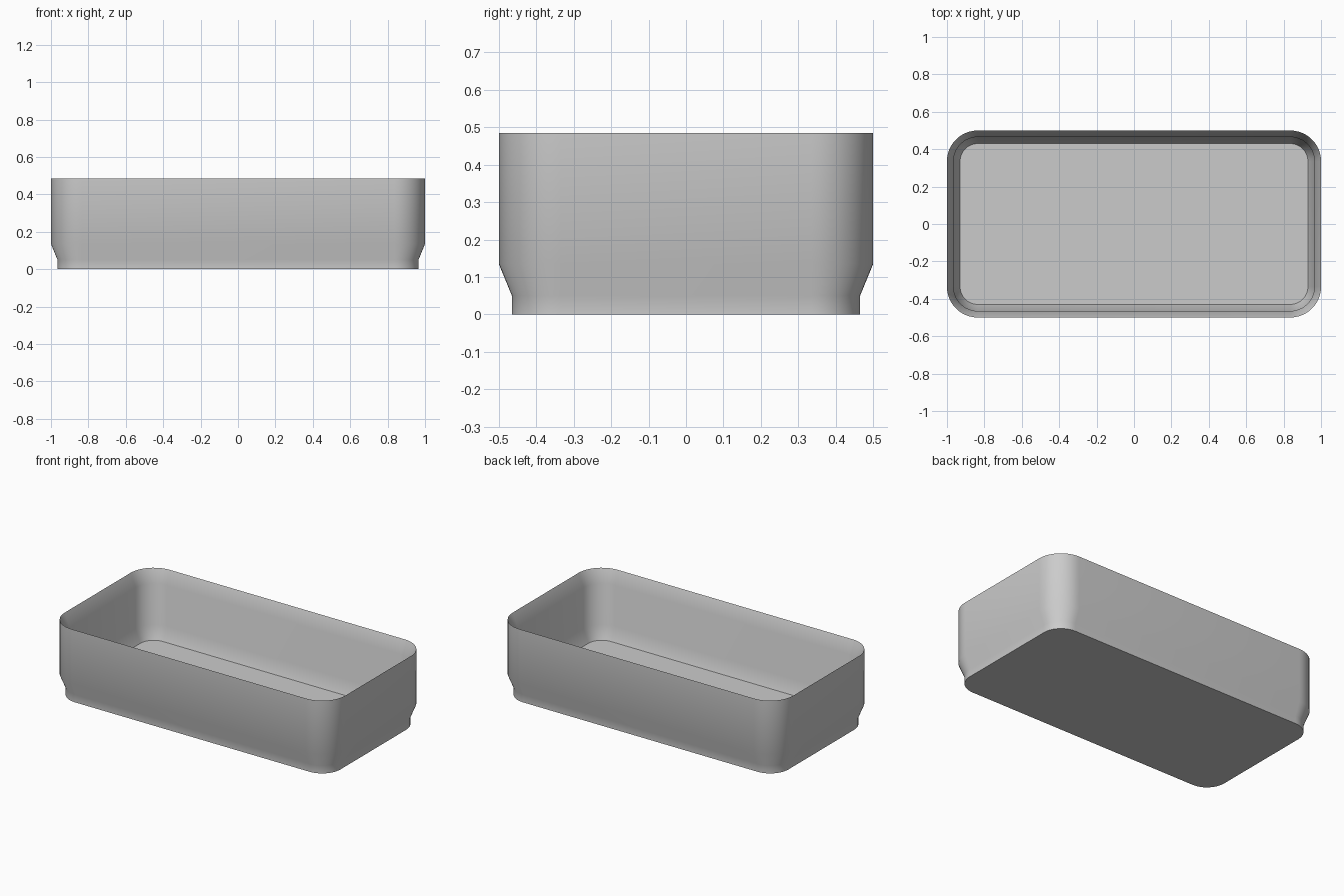
import bpy, bmesh
from math import sin, cos, pi

if "Cube" in bpy.data.objects:
    bpy.data.objects.remove(bpy.data.objects["Cube"])

HALF_X, HALF_Y, RADIUS, STEPS = 1.0, 0.5, 0.165, 12
WALL = 0.035

# Wall section as (inset, height): up the outside, over the rim, down the inside
SECTION = [
    (WALL, 0), (WALL, 0.05), (0, 0.135),
    (0, 0.485),
    (WALL, 0.4), (WALL, 0.135), (2 * WALL, 0.05),
]


def rounded_ring(bm, inset, z):
    """Rounded rectangle of vertices, counter-clockwise from above."""
    r = RADIUS - inset
    verts = []
    for i, (sx, sy) in enumerate([(1, 1), (-1, 1), (-1, -1), (1, -1)]):
        for k in range(STEPS + 1):
            a = (i + k / STEPS) * pi / 2
            verts.append(bm.verts.new((sx * (HALF_X - RADIUS) + r * cos(a),
                                       sy * (HALF_Y - RADIUS) + r * sin(a), z)))
    return verts


grey = bpy.data.materials.new("plain_grey")
grey.use_nodes = True
colour = (0.6, 0.6, 0.6, 1)
grey.diffuse_color = colour
grey.node_tree.nodes["Principled BSDF"].inputs["Base Color"].default_value = colour

# Tray: rings bridged into walls, closed by the underside and the floor
bm = bmesh.new()
rings = [rounded_ring(bm, *p) for p in SECTION]
for low, high in zip(rings, rings[1:]):
    for i in range(len(low)):
        j = (i + 1) % len(low)
        bm.faces.new((low[i], low[j], high[j], high[i]))
bm.faces.new(rings[0][::-1])
bm.faces.new(rings[-1])

mesh = bpy.data.meshes.new("tray")
bm.to_mesh(mesh)
bm.free()
mesh.materials.append(grey)
tray = bpy.data.objects.new("tray", mesh)
bpy.context.collection.objects.link(tray)

# Smooth corners, crisp rim, floor and base edges
bpy.ops.object.select_all(action="DESELECT")
tray.select_set(True)
bpy.context.view_layer.objects.active = tray
bpy.ops.object.shade_smooth_by_angle(angle=pi / 6)
